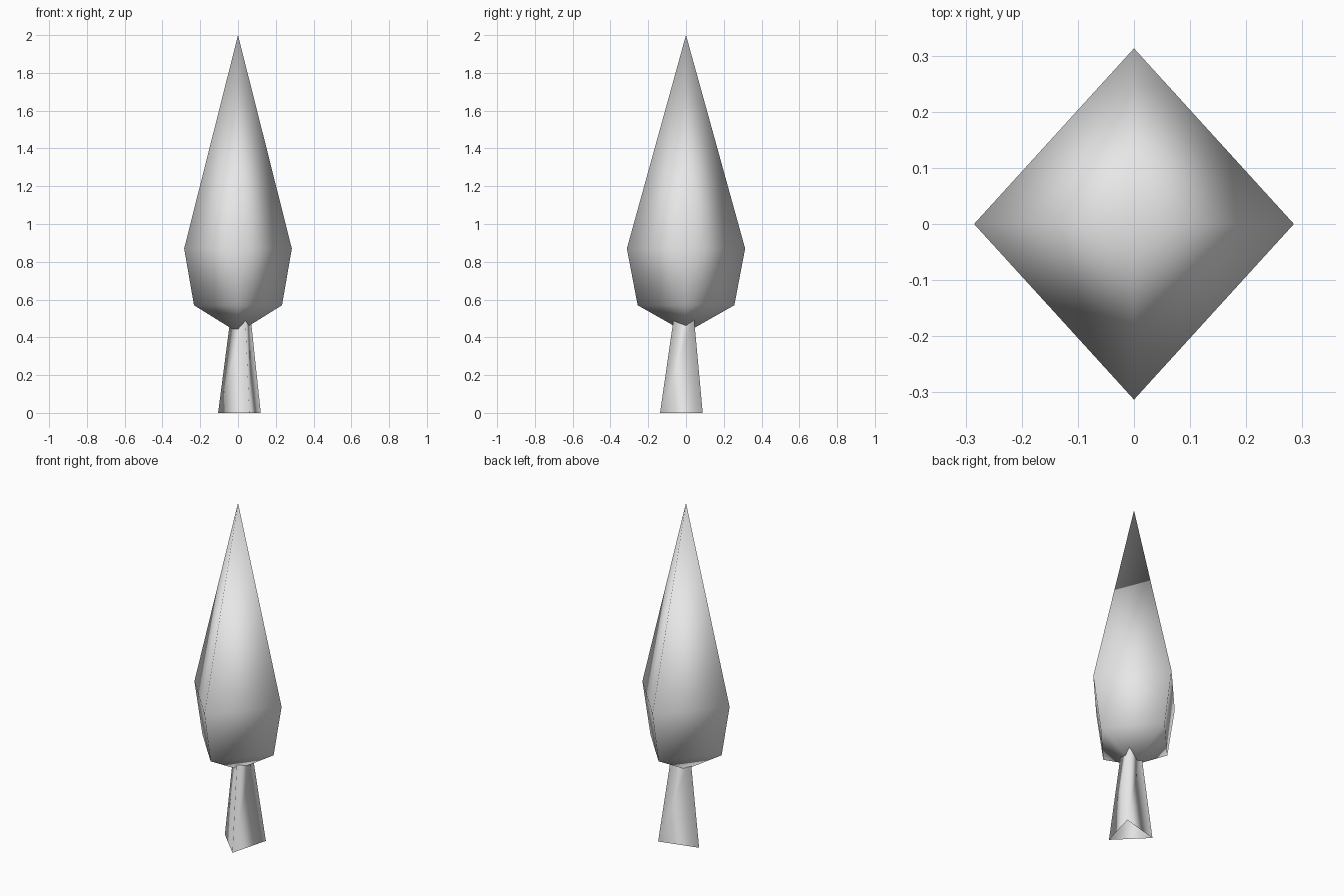
import bpy
import bmesh
from math import cos, sin, radians, tau

cube = bpy.data.objects.get("Cube")
if cube:
    bpy.data.objects.remove(cube, do_unlink=True)

grey = bpy.data.materials.new("light grey")
grey.use_nodes = True
colour = (0.8, 0.8, 0.8, 1)
grey.diffuse_color = colour
grey.node_tree.nodes["Principled BSDF"].inputs["Base Color"].default_value = colour


def ring(sides, z, rx, ry, turn=0, centre=(0, 0)):
    """Corner points of one horizontal polygon; zero radius gives a tip."""
    if rx == 0:
        return [(*centre, z)]
    angles = [radians(turn) + tau * i / sides for i in range(sides)]
    return [(centre[0] + rx * cos(a), centre[1] + ry * sin(a), z) for a in angles]


def loft(name, rings):
    """Join rings from bottom to top into one smooth-shaded surface."""
    bm = bmesh.new()
    loops = [[bm.verts.new(p) for p in r] for r in rings]
    sides = max(len(r) for r in rings)
    for low, high in zip(loops, loops[1:]):
        for i in range(sides):
            j = (i + 1) % sides
            corners = [low[i % len(low)], low[j % len(low)],
                       high[j % len(high)], high[i % len(high)]]
            bm.faces.new(list(dict.fromkeys(corners)))
    for face in bm.faces:
        face.smooth = True
    bm.normal_update()
    mesh = bpy.data.meshes.new(name)
    bm.to_mesh(mesh)
    bm.free()
    mesh.materials.append(grey)
    obj = bpy.data.objects.new(name, mesh)
    bpy.context.scene.collection.objects.link(obj)
    return obj


# Four-sided foliage, pointed at both ends
loft("foliage", [
    ring(4, 0.425, 0, 0),
    ring(4, 0.57, 0.233, 0.256),
    ring(4, 0.87, 0.285, 0.313),
    ring(4, 2.0, 0, 0),
])

# Three-sided tapering trunk, open at the ends, running into the foliage
loft("trunk", [
    ring(3, 0, 0.135, 0.135, 45, (0.025, -0.007)),
    ring(3, 0.51, 0.063, 0.063, 45, (0.022, -0.003)),
])
